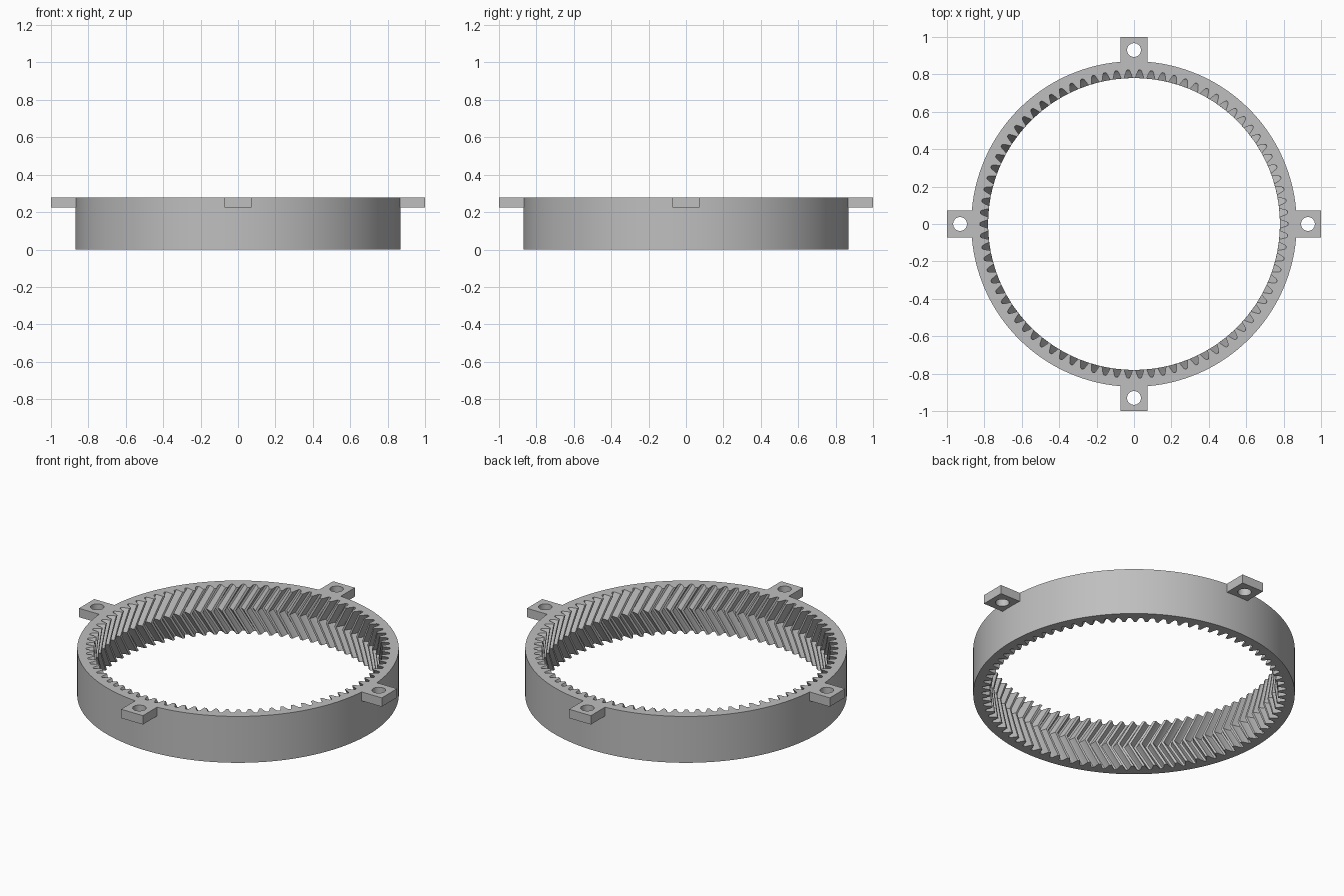
import bpy, bmesh, math
from mathutils import Matrix

HEIGHT = 0.277
OUTER_R = 0.87
TEETH = 82
PITCH = 2 * math.pi / TEETH
TWIST = 0.1            # rotation of the tooth at mid height
LAYERS = 6

cube = bpy.data.objects.get("Cube")
if cube:
    bpy.data.objects.remove(cube, do_unlink=True)

grey = bpy.data.materials.new("plain grey")
grey.use_nodes = True
colour = (0.52, 0.52, 0.52, 1)
grey.diffuse_color = colour
for node in grey.node_tree.nodes:
    if node.type == 'BSDF_PRINCIPLED':
        node.inputs["Base Color"].default_value = colour


def bridge(bm, a, b):
    """Join two closed rings of vertices with quads."""
    n = len(a)
    for i in range(n):
        j = (i + 1) % n
        bm.faces.new((a[i], a[j], b[j], b[i]))


def finish(name, bm):
    bmesh.ops.recalc_face_normals(bm, faces=bm.faces)
    mesh = bpy.data.meshes.new(name)
    bm.to_mesh(mesh)
    bm.free()
    mesh.materials.append(grey)
    obj = bpy.data.objects.new(name, mesh)
    bpy.context.collection.objects.link(obj)
    bpy.ops.object.select_all(action='DESELECT')
    obj.select_set(True)
    bpy.context.view_layer.objects.active = obj
    bpy.ops.object.shade_smooth_by_angle(angle=math.radians(30))
    return obj


# Ring with inward herringbone teeth: half of one gap as (pitch fraction, radius)
half_gap = [(0.38, 0.78), (0.27, 0.80), (0.18, 0.815), (0.10, 0.823)]
gap = [(-f, r) for f, r in half_gap] + half_gap[::-1]
profile = [((i + f) * PITCH, r) for i in range(TEETH) for f, r in gap]

bm = bmesh.new()


def ring(points, z, turn=0.0):
    return [bm.verts.new((r * math.cos(a + turn), r * math.sin(a + turn), z))
            for a, r in points]


circle = [(a, OUTER_R) for a, r in profile]
loops = [ring(circle, 0)]
for k in range(LAYERS + 1):
    t = k / LAYERS
    loops.append(ring(profile, t * HEIGHT, TWIST * (1 - abs(2 * t - 1))))
loops.append(ring(circle, HEIGHT))
for a, b in zip(loops, loops[1:] + loops[:1]):
    bridge(bm, a, b)
finish("ring_gear", bm)


# Mounting lugs: square plates with a bolt hole, fitted to the ring wall
def make_lug(name, angle):
    bm = bmesh.new()
    n, centre, half_w, half_l, hole_r = 48, 0.93, 0.072, 0.07, 0.037
    inner_xy, outer_xy = [], []
    for i in range(n):
        a = 2 * math.pi * i / n
        c, s = math.cos(a), math.sin(a)
        m = max(abs(c), abs(s))
        inner_xy.append((hole_r * c, centre + hole_r * s))
        x, y = half_w * c / m, centre + half_l * s / m
        if s / m < -0.999:
            y = math.sqrt((OUTER_R - 0.002) ** 2 - x * x)
        outer_xy.append((x, y))
    bottom, top = 0.224, HEIGHT
    rings = [[bm.verts.new((x, y, z)) for x, y in xy]
             for xy, z in ((outer_xy, bottom), (outer_xy, top),
                           (inner_xy, top), (inner_xy, bottom))]
    for a, b in zip(rings, rings[1:] + rings[:1]):
        bridge(bm, a, b)
    bm.transform(Matrix.Rotation(angle, 4, 'Z'))
    finish(name, bm)


for i, side in enumerate(("back", "right", "front", "left")):
    # quarter turns run from the back anticlockwise seen from above
    make_lug(side + "_lug", i * math.pi / 2)
